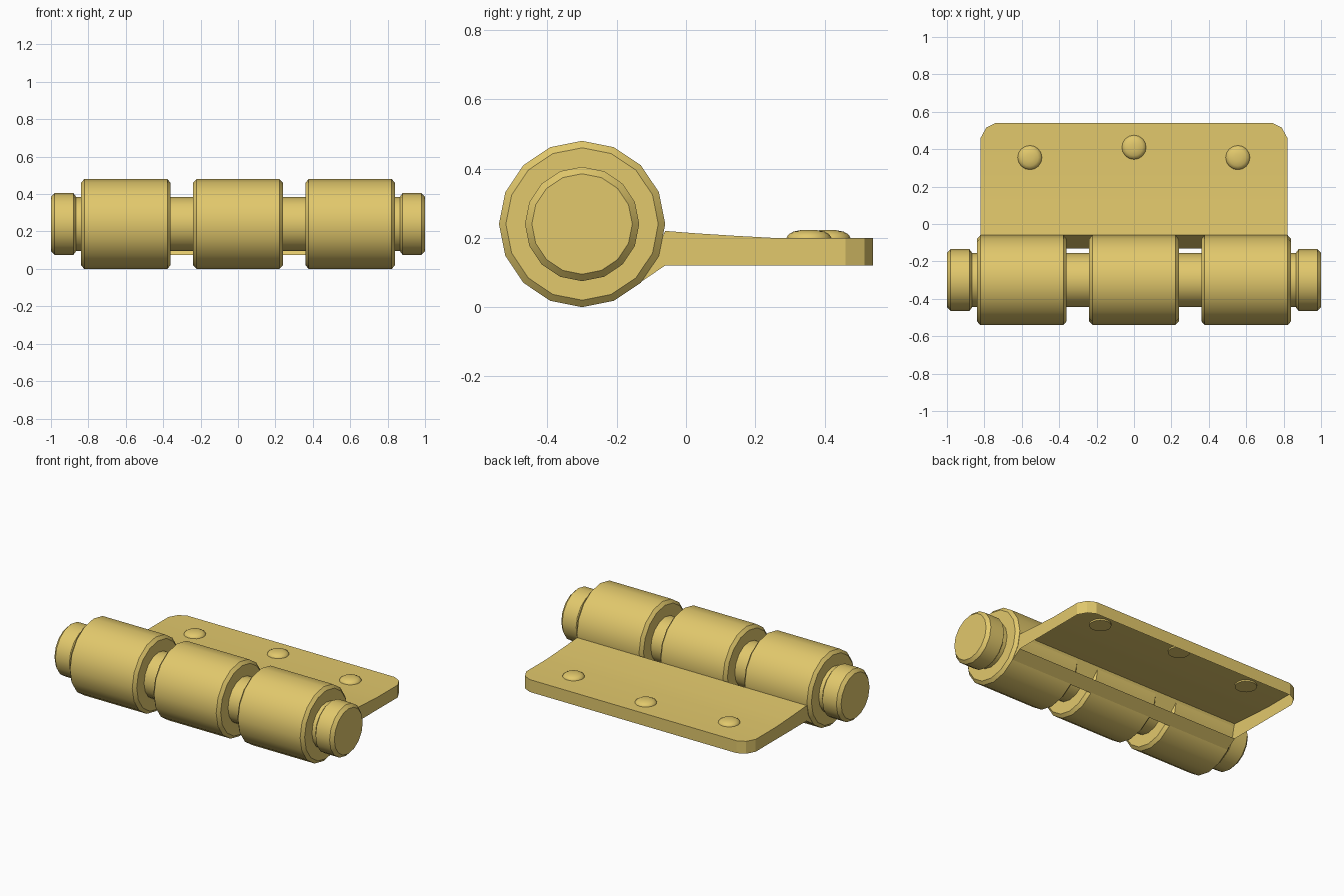
import bpy, bmesh, math

if "Cube" in bpy.data.objects:
    bpy.data.objects.remove(bpy.data.objects["Cube"])

gold = bpy.data.materials.new("gold")
gold.diffuse_color = (0.76, 0.58, 0.15, 1)
gold.use_nodes = True
gold.node_tree.nodes["Principled BSDF"].inputs["Base Color"].default_value = gold.diffuse_color
AXIS_Y, AXIS_Z = -0.30, 0.24


def finish(bm, name, angle=30):
    me = bpy.data.meshes.new(name)
    bm.to_mesh(me)
    bm.free()
    me.materials.append(gold)
    ob = bpy.data.objects.new(name, me)
    bpy.context.collection.objects.link(ob)
    bpy.ops.object.select_all(action='DESELECT')
    ob.select_set(True)
    bpy.context.view_layer.objects.active = ob
    bpy.ops.object.shade_smooth_by_angle(angle=math.radians(angle))
    return ob


def lathe(name, profile, place, sides=16, angle=30):
    """Closed solid of revolution; profile is (position along axis, radius)."""
    bm = bmesh.new()
    rings = []
    for a, r in profile:
        rings.append([bm.verts.new(place(a, r * math.cos(t), r * math.sin(t)))
                      for t in (2 * math.pi * i / sides for i in range(sides))])
    for p, q in zip(rings, rings[1:]):
        for i in range(sides):
            j = (i + 1) % sides
            bm.faces.new((p[i], p[j], q[j], q[i]))
    bm.faces.new(rings[0])
    bm.faces.new(rings[-1])
    bmesh.ops.recalc_face_normals(bm, faces=bm.faces)
    return finish(bm, name, angle)


def along_x(a, u, v):
    return (a, AXIS_Y + u, AXIS_Z + v)


# Three chamfered barrels
for i, cx in enumerate((-0.6, 0, 0.6)):
    lathe(f"barrel_{i + 1}",
          [(cx - 0.24, 0.22), (cx - 0.222, 0.24), (cx + 0.222, 0.24), (cx + 0.24, 0.22)],
          along_x)

# Pin with a chamfered head at each end
half = [(0.865, 0.145), (0.88, 0.165), (0.98, 0.165), (1.0, 0.145)]
lathe("pin", [(-a, r) for a, r in reversed(half)] + half, along_x)

# Leaf plate: top surface with rounded back corners, open underside
rows = [(-0.06, 0.82, 0.22), (0.03, 0.82, 0.213), (0.14, 0.82, 0.206), (0.25, 0.82, 0.2),
        (0.46, 0.82, 0.2), (0.515, 0.79, 0.2), (0.54, 0.74, 0.2)]
bm = bmesh.new()
top = [[bm.verts.new((s * w, y, z)) for s in (-1, 1)] for y, w, z in rows]
low = [[bm.verts.new((s * w, y, 0.12)) for s in (-1, 1)] for y, w, z in rows]
lip = [bm.verts.new((s * 0.82, -0.13, 0.073)) for s in (-1, 1)]
for i in range(len(rows) - 1):
    bm.faces.new((top[i][0], top[i][1], top[i + 1][1], top[i + 1][0]))
    for s in (0, 1):
        bm.faces.new((top[i][s], top[i + 1][s], low[i + 1][s], low[i][s]))
bm.faces.new((top[-1][0], top[-1][1], low[-1][1], low[-1][0]))
# Front wall and sloped lip that meet the barrels
bm.faces.new((top[0][0], top[0][1], lip[1], lip[0]))
bm.faces.new((low[0][0], low[0][1], lip[1], lip[0]))
for s in (0, 1):
    bm.faces.new((top[0][s], low[0][s], lip[s]))
bmesh.ops.recalc_face_normals(bm, faces=bm.faces)
finish(bm, "leaf_plate", 20)

# Flattened dome rivets
for i, (rx, ry) in enumerate(((-0.557, 0.355), (0, 0.41), (0.555, 0.355))):
    dome = [(0.19, 0.065), (0.2, 0.065), (0.21, 0.059), (0.218, 0.045), (0.223, 0.02)]
    lathe(f"rivet_{i + 1}", dome,
          lambda a, u, v: (rx + u, ry + v, a), 16, 40)
